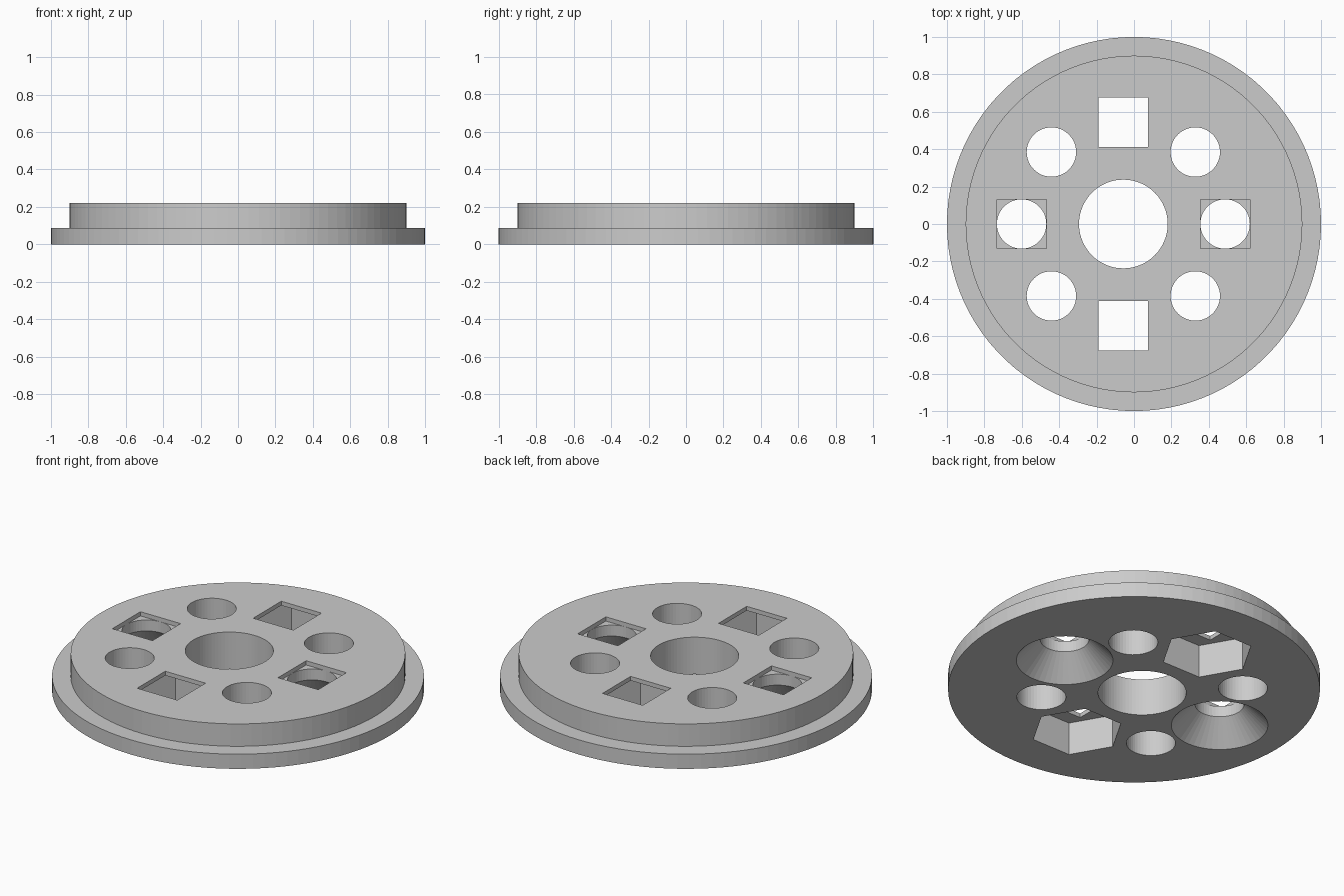
import bpy
import math

cube = bpy.data.objects.get("Cube")
if cube:
    bpy.data.objects.remove(cube, do_unlink=True)

HEIGHT = 0.22
HUB_X = -0.057       # the hole pattern sits off centre
PITCH = 0.544        # radius of the ring of holes
HOLE = 0.132
POCKET = 0.195       # ceiling of the nut pockets, floor of the square recesses

grey = bpy.data.materials.new("grey plastic")
grey.use_nodes = True
grey.diffuse_color = (0.6, 0.6, 0.6, 1)
grey.node_tree.nodes["Principled BSDF"].inputs["Base Color"].default_value = (0.6, 0.6, 0.6, 1)


def turned(name, profile, sides, x=0, y=0, turn=0):
    """Solid turned about a vertical axis, from (radius, height) points."""
    verts, faces = [], []
    for r, z in profile:
        for i in range(sides):
            a = turn + math.tau * i / sides
            verts.append((x + r * math.cos(a), y + r * math.sin(a), z))
    for k in range(len(profile) - 1):
        for i in range(sides):
            j = (i + 1) % sides
            a, b = k * sides, (k + 1) * sides
            faces.append((a + i, a + j, b + j, b + i))
    faces.append(tuple(reversed(range(sides))))
    faces.append(tuple(range(len(verts) - sides, len(verts))))
    mesh = bpy.data.meshes.new(name)
    mesh.from_pydata(verts, [], faces)
    mesh.materials.append(grey)
    obj = bpy.data.objects.new(name, mesh)
    bpy.context.collection.objects.link(obj)
    return obj


# Stepped disc
disc = turned("stepped_disc", [(1, 0), (1, 0.087), (0.9, 0.087), (0.9, HEIGHT)], 100)


def cut(profile, sides, x, y, turn=0):
    """Cut a turned shape out of the disc."""
    cutter = turned("cutter", profile, sides, x, y, turn)
    cutter.hide_render = True
    mod = disc.modifiers.new("cut", 'BOOLEAN')
    mod.operation = 'DIFFERENCE'
    mod.solver = 'EXACT'
    mod.object = cutter
    bpy.context.view_layer.objects.active = disc
    bpy.ops.object.modifier_apply(modifier=mod.name)
    bpy.data.objects.remove(cutter, do_unlink=True)


def straight(r, low=-0.1, high=HEIGHT + 0.1):
    return [(r, low), (r, high)]


# Centre bore
cut(straight(0.237), 80, HUB_X, 0)

# Ring of eight openings
for k in range(8):
    angle = k * math.pi / 4
    x = HUB_X + PITCH * math.cos(angle)
    y = PITCH * math.sin(angle)
    square = HOLE * math.sqrt(2)
    if k % 2:
        # Plain round hole
        cut(straight(HOLE), 48, x, y)
    elif k % 4 == 0:
        # Countersunk screw hole under a shallow square recess
        cone = [(0.26, -0.1), (0.26, 0), (HOLE, 0.13), (HOLE, HEIGHT - 0.01)]
        cut(cone, 48, x, y)
        cut(straight(square, POCKET), 4, x, y, math.pi / 4)
    else:
        # Hexagonal nut pocket opening into a square window
        cut(straight(0.25, -0.1, POCKET), 6, x, y)
        cut(straight(square, 0.1), 4, x, y, math.pi / 4)
